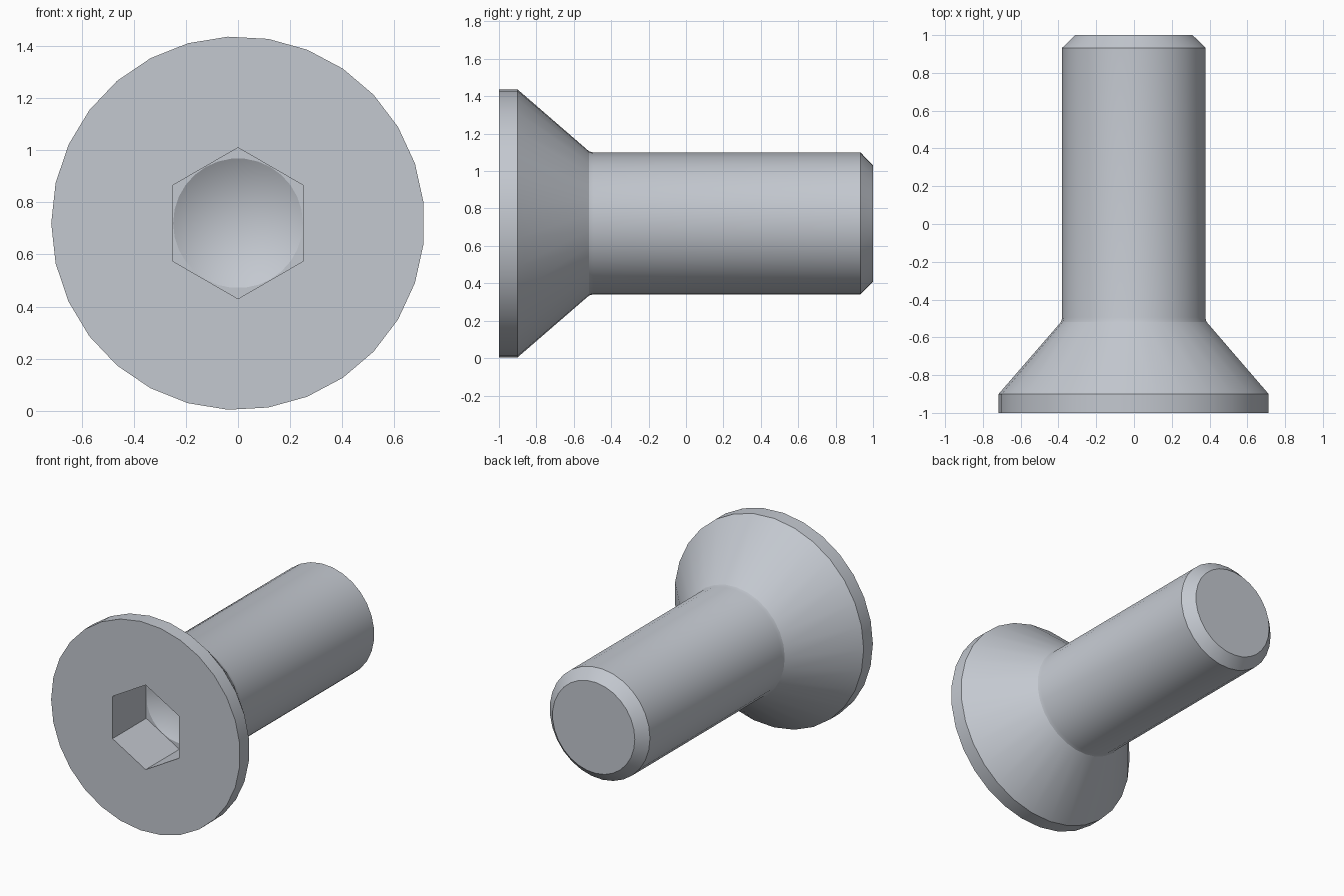
import bpy, bmesh, math

if "Cube" in bpy.data.objects:
    bpy.data.objects.remove(bpy.data.objects["Cube"])

CENTRE_Z = 0.72
SIDES = 29

steel = bpy.data.materials.new("grey steel")
steel.diffuse_color = (0.55, 0.58, 0.63, 1)
steel.use_nodes = True
steel.node_tree.nodes["Principled BSDF"].inputs["Base Color"].default_value = steel.diffuse_color

bm = bmesh.new()


def ring(radius, y, sides, start):
    """Closed loop of vertices around the screw axis (along y)."""
    out = []
    for i in range(sides):
        a = start + 2 * math.pi * i / sides
        out.append(bm.verts.new((radius * math.cos(a), y, CENTRE_Z + radius * math.sin(a))))
    return out


def bridge(a, b):
    n = len(a)
    for i in range(n):
        j = (i + 1) % n
        bm.faces.new((a[i], a[j], b[j], b[i]))


def fill_between(outer, inner):
    """Flat face with a hole, between two loops of different side counts."""
    edges = []
    for loop in (outer, inner):
        for i, v in enumerate(loop):
            w = loop[(i + 1) % len(loop)]
            edges.append(bm.edges.get((v, w)) or bm.edges.new((v, w)))
    bmesh.ops.triangle_fill(bm, use_beauty=True, use_dissolve=False, edges=edges)


# Head rim, countersunk cone, small fillet, shank and end chamfer
profile = [(0.717, -1.0), (0.717, -0.9), (0.398, -0.532), (0.386, -0.518),
           (0.380, -0.495), (0.380, 0.933), (0.312, 1.0)]
loops = [ring(r, y, SIDES, math.pi) for r, y in profile]
for a, b in zip(loops, loops[1:]):
    bridge(a, b)
bm.faces.new(loops[-1])

# Hexagonal socket with a conical drill point
hex_front = ring(0.29, -1.0, 6, math.pi / 2)
hex_back = ring(0.29, -0.635, 6, math.pi / 2)
bridge(hex_front, hex_back)
fill_between(loops[0], hex_front)
drill = ring(0.249, -0.635, 30, 0)
fill_between(hex_back, drill)
tip = bm.verts.new((0, -0.49, CENTRE_Z))
for i, v in enumerate(drill):
    bm.faces.new((v, drill[(i + 1) % len(drill)], tip))

bmesh.ops.recalc_face_normals(bm, faces=bm.faces[:])
mesh = bpy.data.meshes.new("countersunk_screw")
bm.to_mesh(mesh)
bm.free()
mesh.materials.append(steel)

screw = bpy.data.objects.new("countersunk_screw", mesh)
bpy.context.collection.objects.link(screw)
bpy.context.view_layer.objects.active = screw
screw.select_set(True)
bpy.ops.object.shade_smooth_by_angle(angle=math.radians(25))
